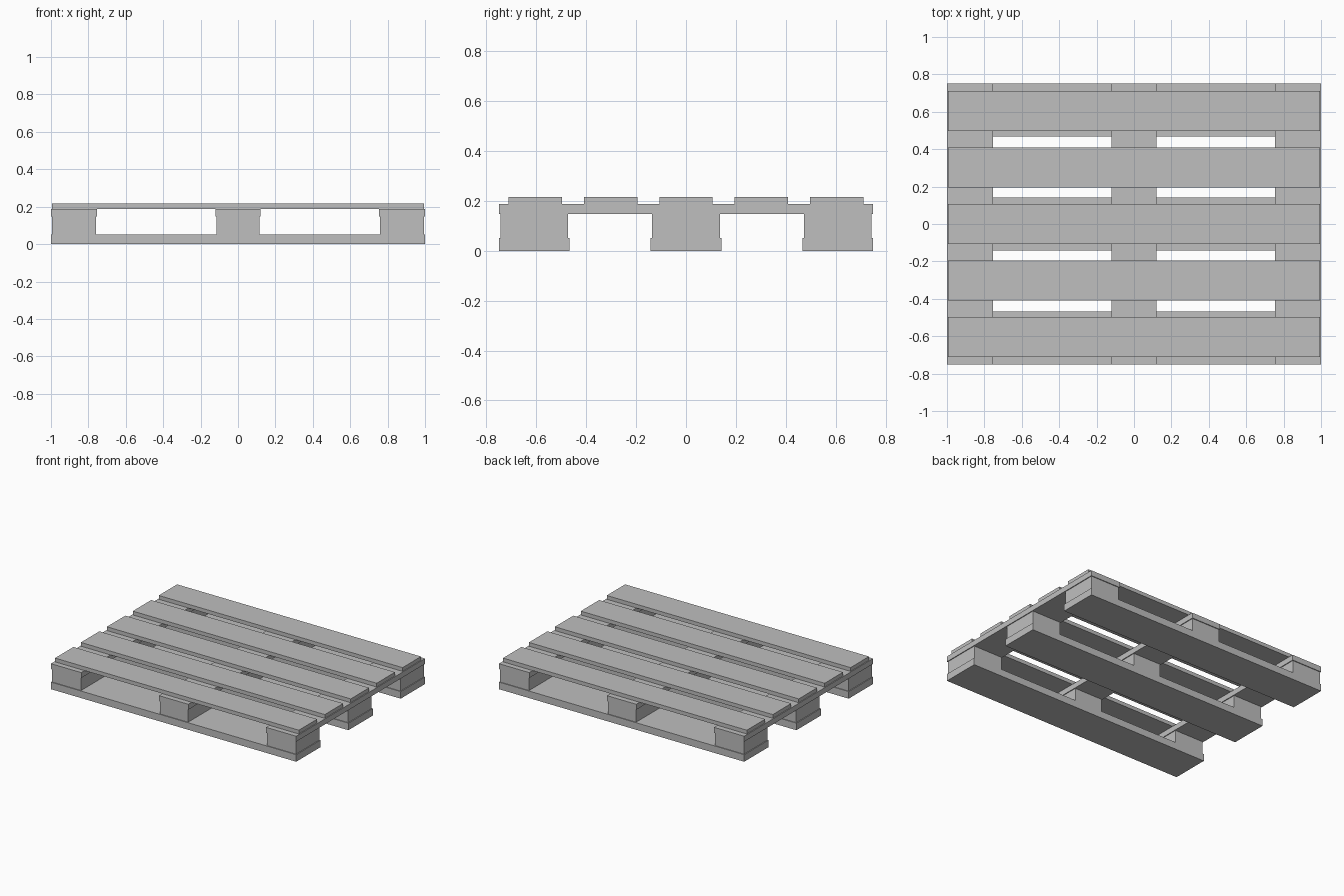
import bpy

# Remove the default object
default = bpy.data.objects.get("Cube")
if default:
    bpy.data.objects.remove(default, do_unlink=True)

# Single wood-grey material
GREY = (0.52, 0.52, 0.52, 1.0)
grey = bpy.data.materials.new("plain grey")
grey.use_nodes = True
grey.diffuse_color = GREY
bsdf = next(n for n in grey.node_tree.nodes if n.type == 'BSDF_PRINCIPLED')
bsdf.inputs["Base Color"].default_value = GREY


def plank(name, x, y, z):
    """Box spanning the given (low, high) range on each axis."""
    spans = (x, y, z)
    bpy.ops.mesh.primitive_cube_add(size=1, location=[(a + b) / 2 for a, b in spans])
    ob = bpy.context.object
    ob.name = name
    ob.scale = [b - a for a, b in spans]
    bpy.ops.object.transform_apply(location=False, rotation=False, scale=True)
    ob.data.materials.append(grey)
    return ob


# Heights of the four layers
BASE, BLOCK, STRINGER, DECK = 0.052, 0.148, 0.188, 0.216

# Rows across the depth and columns across the width
rows = {"front": (-0.75, -0.467), "middle": (-0.142, 0.142), "back": (0.467, 0.75)}
columns = {"right": (-1, -0.753), "centre": (-0.12, 0.12), "left": (0.753, 1)}
INSET = 0.006

# Base boards, with three blocks standing on each
for row, (y0, y1) in rows.items():
    plank(f"{row}_base_board", (-1, 1), (y0, y1), (0, BASE))
    for col, (x0, x1) in columns.items():
        plank(f"{row}_{col}_block", (x0 + INSET, x1 - INSET),
              (y0 + INSET, y1 - INSET), (BASE, BLOCK))

# Stringers running front to back over the blocks
for col, span in columns.items():
    plank(f"{col}_stringer", span, (-0.75, 0.75), (BLOCK, STRINGER))

# Deck boards, evenly spaced
for i in range(5):
    y = (i - 2) * 0.302
    plank(f"deck_board_{i + 1}", (-0.994, 0.994), (y - 0.107, y + 0.107), (STRINGER, DECK))
